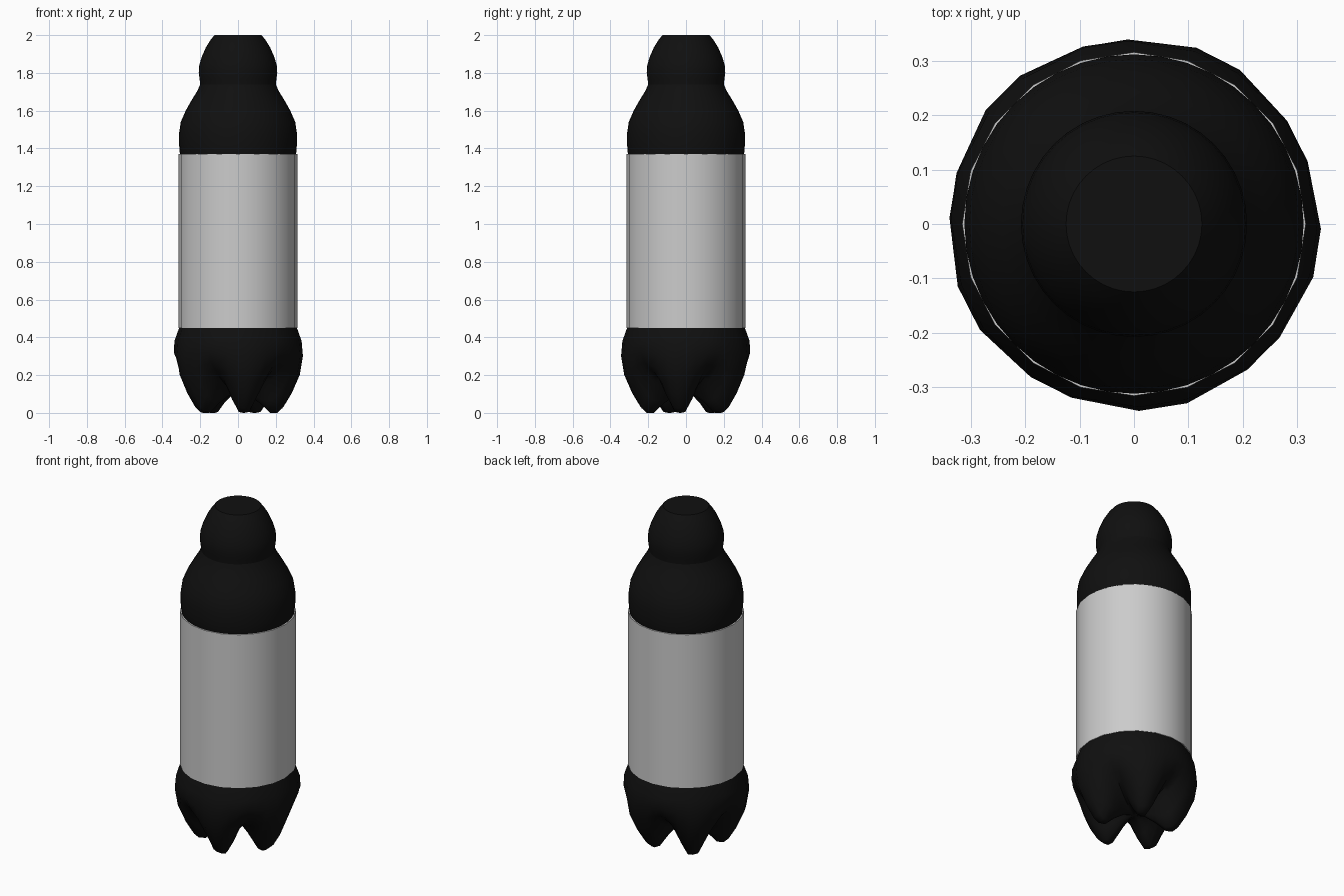
import bpy, bmesh, math

if "Cube" in bpy.data.objects:
    bpy.data.objects.remove(bpy.data.objects["Cube"], do_unlink=True)


def material(name, value):
    mat = bpy.data.materials.new(name)
    mat.use_nodes = True
    colour = (value, value, value, 1)
    mat.diffuse_color = colour
    mat.node_tree.nodes["Principled BSDF"].inputs["Base Color"].default_value = colour
    return mat


black = material("black plastic", 0.005)
grey = material("light grey paper", 0.6)


def loft(name, rings, mat, angle=60, close_start=True, close_end=True):
    """Skin a list of closed rings, from bottom to top."""
    bm = bmesh.new()
    loops = [[bm.verts.new(p) for p in ring] for ring in rings]
    n = len(loops[0])
    for low, high in zip(loops, loops[1:]):
        for i in range(n):
            j = (i + 1) % n
            bm.faces.new((low[i], low[j], high[j], high[i]))
    if close_start:
        bm.faces.new(loops[0][::-1])
    if close_end:
        bm.faces.new(loops[-1])
    mesh = bpy.data.meshes.new(name)
    bm.to_mesh(mesh)
    bm.free()
    mesh.materials.append(mat)
    obj = bpy.data.objects.new(name, mesh)
    bpy.context.collection.objects.link(obj)
    bpy.ops.object.select_all(action='DESELECT')
    obj.select_set(True)
    bpy.context.view_layer.objects.active = obj
    bpy.ops.object.shade_smooth_by_angle(angle=math.radians(angle))
    return obj


def circle(r, z, sides):
    turn = 2 * math.pi / sides
    return [(r * math.cos(i * turn), r * math.sin(i * turn), z) for i in range(sides)]


def lathe(name, profile, mat, sides, **options):
    return loft(name, [circle(r, z, sides) for r, z in profile], mat, **options)


# Bottle core and shoulder
lathe("bottle_shoulder", [
    (0.304, 0.44), (0.304, 1.36), (0.308, 1.375), (0.312, 1.42), (0.312, 1.48),
    (0.303, 1.54), (0.277, 1.6), (0.243, 1.66), (0.215, 1.705), (0.2, 1.74)], black, 40)

# Rounded cap with a flat top
lathe("cap", [
    (0.2, 1.735), (0.203, 1.765), (0.208, 1.8), (0.205, 1.84), (0.192, 1.885),
    (0.17, 1.935), (0.145, 1.975), (0.125, 2.0)], black, 40, angle=45)

# Paper label wrapped round the straight part
lathe("label", [(0.303, 0.45), (0.316, 0.45), (0.316, 1.37), (0.303, 1.37)],
      grey, 20, close_start=False, close_end=False)

# Five-footed base: every ring blends between a foot and a valley profile
foot = [(0.01, 0.1), (0.06, 0.09), (0.12, 0.05), (0.175, 0.0), (0.212, 0.0), (0.24, 0.025),
        (0.285, 0.1), (0.328, 0.2), (0.344, 0.3), (0.337, 0.38), (0.312, 0.45), (0.3, 0.45)]
valley = [(0.01, 0.1), (0.06, 0.115), (0.11, 0.13), (0.16, 0.155), (0.2, 0.18), (0.23, 0.2),
          (0.27, 0.23), (0.31, 0.265), (0.339, 0.32), (0.337, 0.38), (0.312, 0.45), (0.3, 0.45)]
# Angle from the foot centre, share of foot profile, flattening of the outline
steps = [(-29, 0.12, 1), (-18, 0.6, 0.982), (-7.5, 0.97, 1), (0, 1, 0.991),
         (7.5, 0.97, 1), (18, 0.6, 0.982), (29, 0.12, 1), (36, 0, 0.993)]
base_rings = []
for (fr, fz), (vr, vz) in zip(foot, valley):
    ring = []
    for k in range(5):
        for offset, w, flat in steps:
            a = math.radians(63 + 72 * k + offset)
            r = (vr + (fr - vr) * w) * flat
            ring.append((r * math.cos(a), r * math.sin(a), vz + (fz - vz) * w))
    base_rings.append(ring)
loft("footed_base", base_rings, black)
